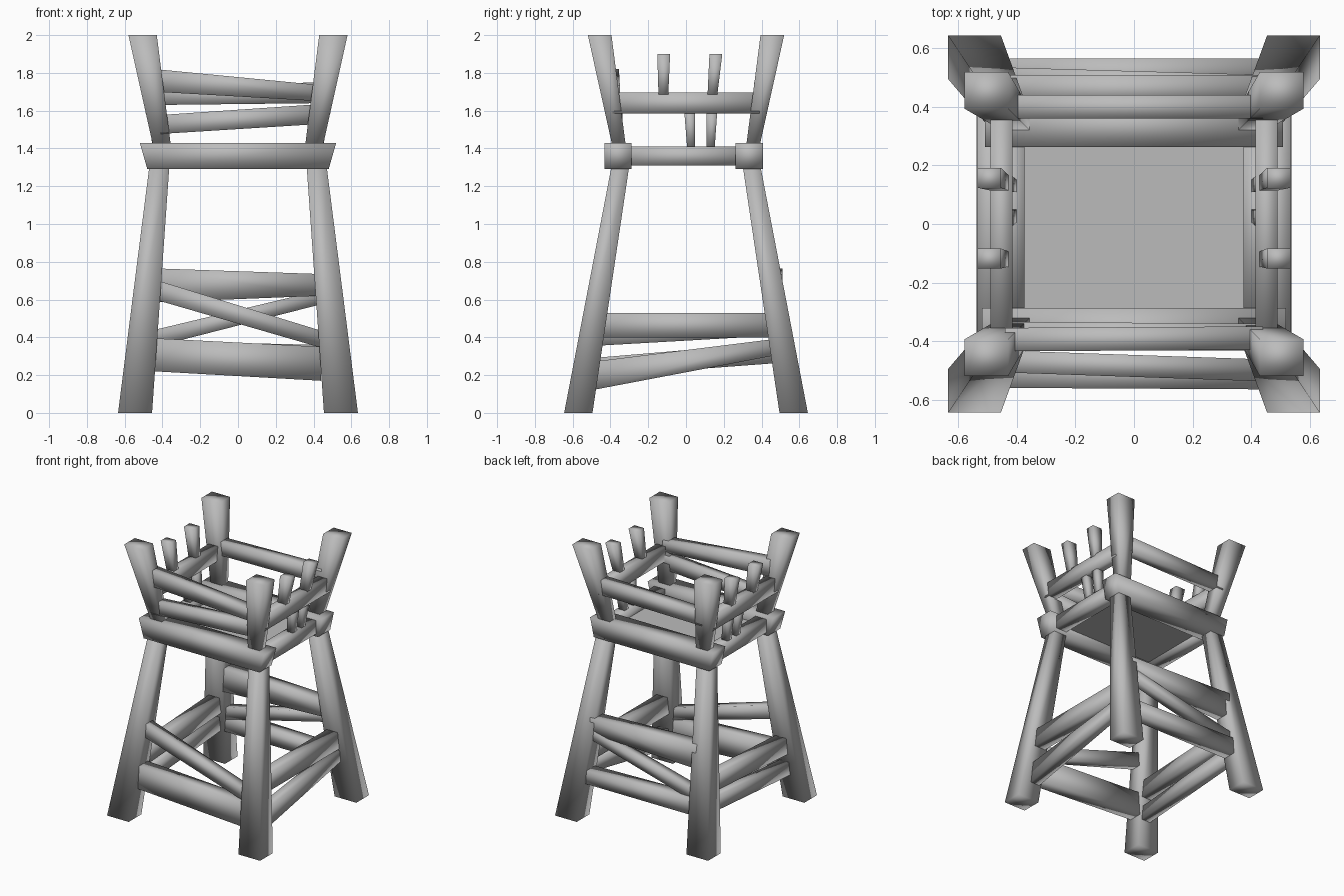
import bpy
import bmesh
from mathutils import Vector

default = bpy.data.objects.get("Cube")
if default:
    bpy.data.objects.remove(default, do_unlink=True)

# One weathered grey for everything
grey = bpy.data.materials.new("grey_timber")
grey.use_nodes = True
tone = (0.5, 0.5, 0.5, 1)
grey.diffuse_color = tone
grey.node_tree.nodes["Principled BSDF"].inputs["Base Color"].default_value = tone


def timber(name, axis, start, size0, end, size1, smooth=True):
    """Tapered four-sided beam whose end cuts are square to the given axis."""
    u, v = [i for i in range(3) if i != axis]
    bm = bmesh.new()
    rings = []
    for centre, size in ((start, size0), (end, size1)):
        ring = []
        for a, b in ((-1, -1), (1, -1), (1, 1), (-1, 1)):
            p = Vector(centre)
            p[u] += a * size[0] / 2
            p[v] += b * size[1] / 2
            ring.append(bm.verts.new(p))
        rings.append(ring)
    low, high = rings
    bm.faces.new(low)
    bm.faces.new(high)
    for i in range(4):
        j = (i + 1) % 4
        bm.faces.new((low[i], low[j], high[j], high[i]))
    bmesh.ops.recalc_face_normals(bm, faces=bm.faces)
    for f in bm.faces:
        f.smooth = smooth
    mesh = bpy.data.meshes.new(name)
    bm.to_mesh(mesh)
    bm.free()
    mesh.materials.append(grey)
    obj = bpy.data.objects.new(name, mesh)
    bpy.context.collection.objects.link(obj)


def cross_rail(name, y0, y1, left, right, depth):
    """Beam along x; left and right are (bottom, top) heights at -x and +x."""
    timber(name, 0, (-0.44, y0, sum(left) / 2), (depth, left[1] - left[0]),
           (0.44, y1, sum(right) / 2), (depth, right[1] - right[0]))


def side_rail(name, x, front, back, depth, reach):
    """Beam along y; front and back are (bottom, top) heights at its ends."""
    timber(name, 1, (x, -reach, sum(front) / 2), (depth, front[1] - front[0]),
           (x, reach, sum(back) / 2), (depth, back[1] - back[0]))


# Splayed legs and outward-leaning corner posts
for sx, side in ((-1, "right"), (1, "left")):
    for sy, end in ((-1, "front"), (1, "back")):
        timber(f"{end}_{side}_leg", 2, (sx * 0.545, sy * 0.57, 0), (0.18, 0.15),
               (sx * 0.415, sy * 0.345, 1.32), (0.105, 0.093))
        timber(f"{end}_{side}_post", 2, (sx * 0.4, sy * 0.352, 1.4), (0.093, 0.07),
               (sx * 0.505, sy * 0.457, 2), (0.15, 0.125))

# Platform: flared front and back beams, side beams, floor
for y, name, flare in ((-0.36, "front", 1.04), (0.335, "back", 1.02)):
    timber(f"{name}_platform_beam", 2, (0, y, 1.29), (0.96, 0.145),
           (0, y, 1.43), (flare, 0.145))
for sx, side in ((-1, "right"), (1, "left")):
    side_rail(f"{side}_platform_beam", sx * 0.42, (1.31, 1.41), (1.31, 1.41), 0.09, 0.32)
timber("floor", 2, (0, 0, 1.345), (0.8, 0.64), (0, 0, 1.36), (0.8, 0.64), False)

# Railings
cross_rail("front_upper_rail", -0.395, -0.39, (1.7, 1.82), (1.65, 1.735), 0.08)
cross_rail("front_lower_rail", -0.37, -0.375, (1.475, 1.575), (1.53, 1.635), 0.07)
cross_rail("back_rail", 0.4, 0.4, (1.63, 1.73), (1.64, 1.75), 0.08)
for sx, side in ((-1, "right"), (1, "left")):
    side_rail(f"{side}_rail", sx * 0.453, (1.585, 1.695), (1.585, 1.695), 0.075, 0.39)
    # Short stakes above and below each side rail
    for n, (top, mid, under, base) in enumerate(((-0.118, -0.12, 0.018, 0.028),
                                                 (0.158, 0.138, 0.138, 0.13))):
        timber(f"{side}_upper_stake_{n}", 2, (sx * 0.455, mid, 1.66), (0.06, 0.05),
               (sx * 0.495, top, 1.9), (0.08, 0.068))
        timber(f"{side}_lower_stake_{n}", 2, (sx * 0.425, base, 1.39), (0.05, 0.042),
               (sx * 0.45, under, 1.62), (0.06, 0.058))

# Braces between the legs
cross_rail("front_bottom_brace", -0.51, -0.515, (0.22, 0.395), (0.17, 0.35), 0.1)
cross_rail("front_diagonal_brace", -0.47, -0.5, (0.6, 0.705), (0.345, 0.435), 0.075)
cross_rail("back_top_brace", 0.46, 0.46, (0.585, 0.765), (0.62, 0.735), 0.1)
cross_rail("back_diagonal_brace", 0.5, 0.475, (0.35, 0.44), (0.575, 0.65), 0.07)
cross_rail("back_bottom_brace", 0.515, 0.515, (0.26, 0.38), (0.26, 0.36), 0.1)
side_rail("left_top_brace", 0.49, (0.4, 0.53), (0.4, 0.53), 0.09, 0.48)
side_rail("left_diagonal_brace", 0.5, (0.12, 0.27), (0.31, 0.395), 0.075, 0.5)
side_rail("right_top_brace", -0.49, (0.355, 0.48), (0.41, 0.53), 0.09, 0.48)
side_rail("right_bottom_brace", -0.5, (0.19, 0.29), (0.265, 0.375), 0.075, 0.5)
